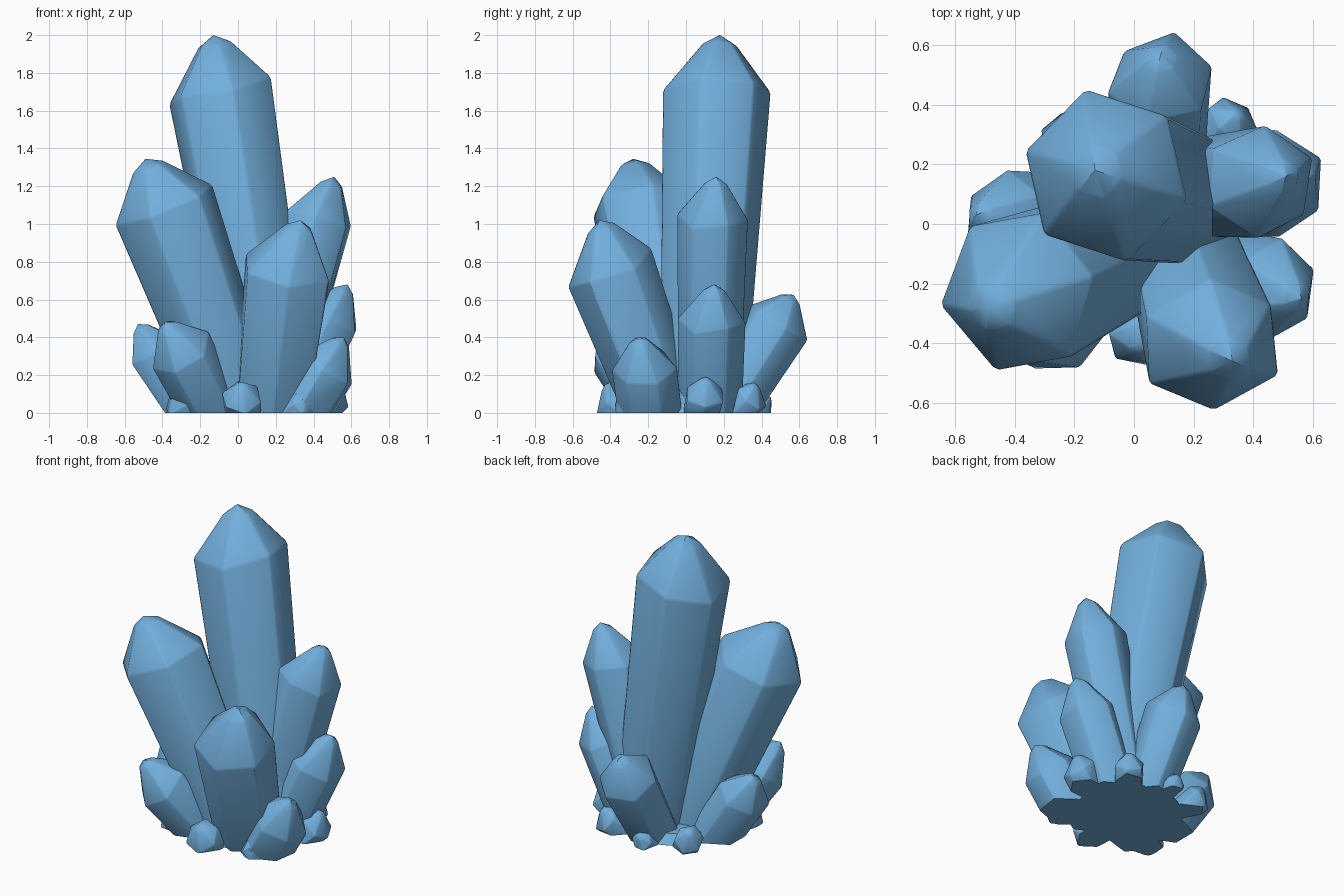
import bpy, bmesh, math, random
from mathutils import Vector

if "Cube" in bpy.data.objects:
    bpy.data.objects.remove(bpy.data.objects["Cube"])

random.seed(4)

mat = bpy.data.materials.new("crystal_blue")
mat.diffuse_color = (0.17, 0.43, 0.72, 1)
mat.use_nodes = True
mat.node_tree.nodes["Principled BSDF"].inputs["Base Color"].default_value = mat.diffuse_color


def finish(name, bm):
    """Trim at the ground, then smooth the soft edges only."""
    cut = bmesh.ops.bisect_plane(bm, geom=bm.verts[:] + bm.edges[:] + bm.faces[:],
                                 plane_co=(0, 0, 0), plane_no=(0, 0, 1), clear_inner=True)
    edges = [g for g in cut["geom_cut"] if isinstance(g, bmesh.types.BMEdge)]
    if edges:
        bmesh.ops.holes_fill(bm, edges=[e for e in edges if e.is_boundary])
    bmesh.ops.recalc_face_normals(bm, faces=bm.faces[:])
    me = bpy.data.meshes.new(name)
    bm.to_mesh(me)
    bm.free()
    me.materials.append(mat)
    for p in me.polygons:
        p.use_smooth = True
    me.set_sharp_from_angle(angle=math.radians(32))
    ob = bpy.data.objects.new(name, me)
    bpy.context.collection.objects.link(ob)
    return ob


def crystal(name, base, shoulder, tip, r_base, r_top, phase):
    """Six-sided leaning prism, widening upward, with a blunt pointed end."""
    base, shoulder, tip = Vector(base), Vector(shoulder), Vector(tip)
    axis = (shoulder - base).normalized()
    u = (Vector((1, 0, 0)) - axis * axis.x).normalized()
    v = axis.cross(u)
    jit = [random.uniform(0.97, 1.05) for _ in range(6)]
    lift = [random.uniform(-0.12, 0.12) * r_top for _ in range(6)]
    bm = bmesh.new()

    def ring(c, r, k):
        out = []
        for i in range(6):
            a = math.radians(phase + 60 * i)
            out.append(bm.verts.new(c + (u * math.cos(a) + v * math.sin(a)) * r * jit[i]
                                    + axis * lift[i] * k))
        return out

    rings = [ring(base - axis * 0.3, r_base, 0),
             ring(shoulder, r_top, 1),
             ring(shoulder.lerp(tip, 0.82), r_top * 0.33, 0.1)]
    for a, b in zip(rings, rings[1:]):
        for i in range(6):
            j = (i + 1) % 6
            bm.faces.new((a[i], a[j], b[j], b[i]))
    bm.faces.new(rings[0][::-1])
    apex = bm.verts.new(tip)
    for i in range(6):
        bm.faces.new((rings[2][i], rings[2][(i + 1) % 6], apex))
    # Worn edges
    long_edges = [e for e in bm.edges if apex not in e.verts
                  and not all(w in rings[2] for w in e.verts)]
    bmesh.ops.bevel(bm, geom=long_edges, offset=r_top * 0.04, segments=1,
                    affect='EDGES', clamp_overlap=True)
    return finish(name, bm)


# Large and medium crystals: base, shoulder centre, tip, radii, turn
crystal("main_crystal", (0.19, 0.085, 0), (-0.095, 0.163, 1.70), (-0.13, 0.18, 2.0), 0.22, 0.295, -17)
crystal("left_tall_crystal", (0.02, -0.05, 0), (-0.38, -0.22, 1.09), (-0.49, -0.28, 1.345), 0.2, 0.28, 13)
crystal("front_crystal", (0.17, -0.12, 0), (0.26, -0.405, 0.76), (0.33, -0.46, 1.02), 0.19, 0.245, -28)
crystal("right_tall_crystal", (0.16, 0.12, 0), (0.425, 0.14, 1.03), (0.51, 0.16, 1.25), 0.155, 0.188, 25)
crystal("right_short_crystal", (0.26, 0.125, 0), (0.48, 0.135, 0.49), (0.58, 0.15, 0.68), 0.165, 0.18, 30)
crystal("right_front_crystal", (0.33, -0.19, 0), (0.475, -0.22, 0.24), (0.56, -0.25, 0.40), 0.165, 0.17, 20)
crystal("back_crystal", (0.09, 0.2, 0), (0.09, 0.485, 0.46), (0.09, 0.57, 0.625), 0.145, 0.18, 15)
crystal("left_short_crystal", (-0.22, 0.01, 0), (-0.43, 0.015, 0.32), (-0.53, 0.03, 0.47), 0.15, 0.16, 30)
crystal("left_front_crystal", (-0.13, -0.16, 0), (-0.30, -0.355, 0.33), (-0.39, -0.43, 0.48), 0.155, 0.18, 15)

# Tiny crystals round the foot: x, y, height, radius
tiny = [(0.02, -0.40, 0.15, 0.11), (0.35, -0.33, 0.09, 0.07), (0.51, 0.10, 0.18, 0.105),
        (0.33, 0.35, 0.15, 0.09), (0.03, 0.42, 0.08, 0.065), (-0.24, 0.31, 0.15, 0.09),
        (-0.31, -0.24, 0.14, 0.11)]
for n, (x, y, h, r) in enumerate(tiny):
    d = Vector((x - 0.05, y, 0)).normalized()
    c = Vector((x, y, 0))
    crystal(f"tiny_crystal_{n + 1}", c - d * 0.1, c + Vector((0, 0, h * 0.55)),
            c + d * 0.03 + Vector((0, 0, h)), r * 0.85, r, random.uniform(0, 60))

# Low slab joining the crystal feet
bm = bmesh.new()
bmesh.ops.create_cone(bm, cap_ends=True, segments=14, radius1=0.35, radius2=0.3, depth=0.06)
for w in bm.verts:
    k = random.uniform(0.92, 1.06)
    w.co = Vector((w.co.x * k + 0.06, w.co.y * k + 0.01, w.co.z + 0.03))
finish("base_slab", bm)
